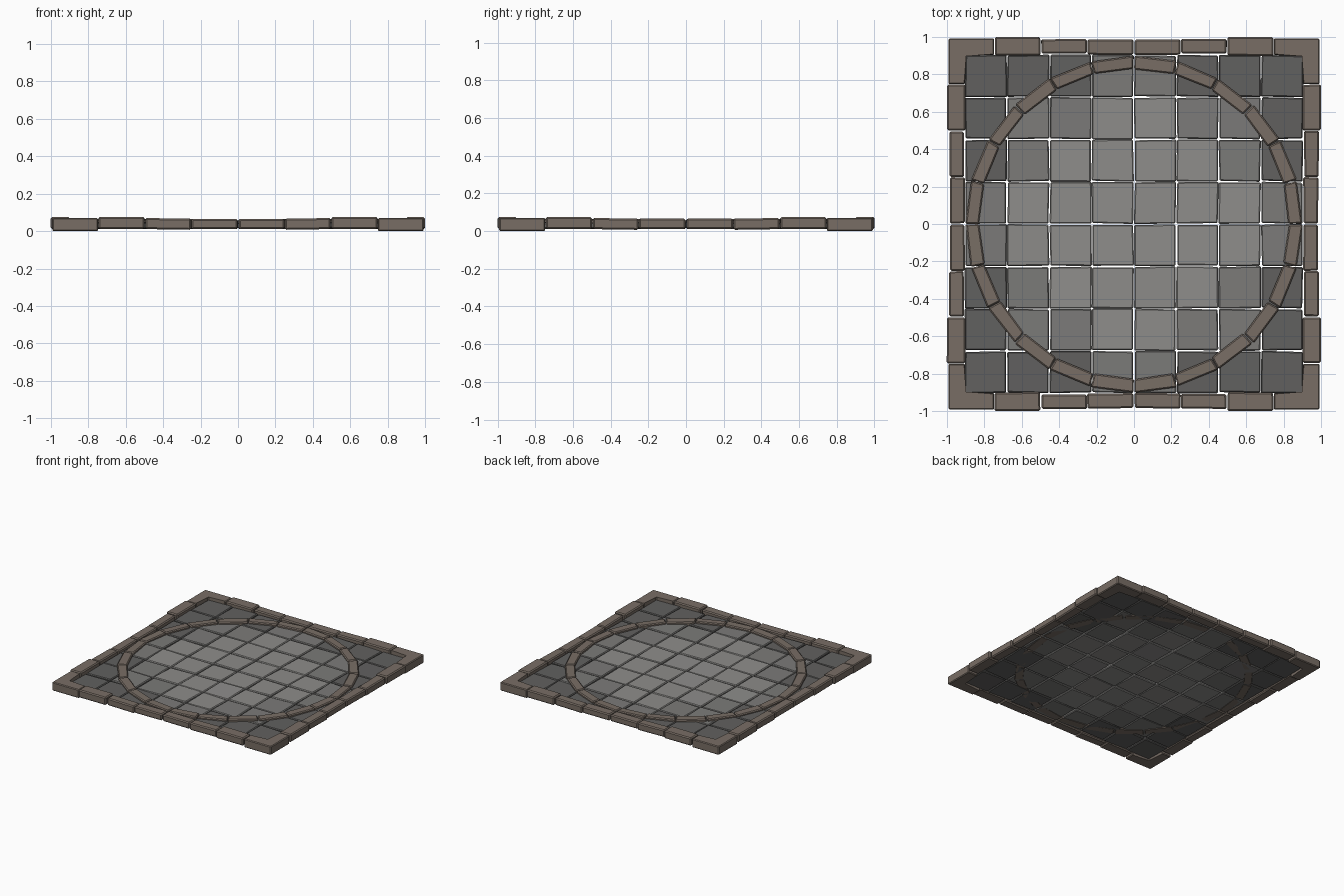
import bpy, bmesh, random
from math import sin, cos, pi, radians, hypot
from mathutils import Matrix, Vector

if "Cube" in bpy.data.objects:
    bpy.data.objects.remove(bpy.data.objects["Cube"])

random.seed(7)


def material(name, rgb):
    m = bpy.data.materials.new(name)
    m.diffuse_color = (*rgb, 1)
    m.use_nodes = True
    m.node_tree.nodes["Principled BSDF"].inputs["Base Color"].default_value = m.diffuse_color
    return m


STONE = material("brown_stone", (0.19, 0.155, 0.13))
TILES = [material("tile_centre", (0.27, 0.265, 0.255)),
         material("tile_middle", (0.20, 0.197, 0.19)),
         material("tile_corner", (0.12, 0.118, 0.115))]


def prism(name, outline, z0, z1, mat, bevel, jitter=(0, 0), rot=None):
    """Bevelled slab over a plan outline, with small hand-cut irregularities."""
    bm = bmesh.new()
    offs = [(random.uniform(-1, 1) * jitter[0], random.uniform(-1, 1) * jitter[0],
             random.uniform(-1, 1) * jitter[1]) for _ in outline]
    rings = []
    for z in (z0, z1):
        rings.append([bm.verts.new((x + o[0], y + o[1], z + o[2]))
                      for (x, y), o in zip(outline, offs)])
    lo, hi = rings
    n = len(outline)
    bm.faces.new(lo[::-1])
    bm.faces.new(hi)
    for i in range(n):
        j = (i + 1) % n
        bm.faces.new((lo[i], lo[j], hi[j], hi[i]))
    bmesh.ops.bevel(bm, geom=bm.edges[:], offset=bevel, segments=1,
                    profile=0.5, affect='EDGES')
    if rot is not None:
        bmesh.ops.transform(bm, matrix=rot, verts=bm.verts[:])
    bmesh.ops.recalc_face_normals(bm, faces=bm.faces[:])
    me = bpy.data.meshes.new(name)
    bm.to_mesh(me)
    bm.free()
    me.materials.append(mat)
    ob = bpy.data.objects.new(name, me)
    bpy.context.collection.objects.link(ob)
    return ob


def rect(x0, x1, y0, y1):
    return [(x0, y0), (x1, y0), (x1, y1), (x0, y1)]


# floor tiles: 8 x 8 slightly uneven slabs
N, P = 8, 0.2262
for i in range(N):
    for j in range(N):
        cx, cy = (i - 3.5) * P, (j - 3.5) * P
        h = P / 2 - 0.0025
        d = hypot(cx, cy)
        mat = TILES[0 if d < 0.65 else 1 if d < 0.83 else 2]
        prism(f"floor_tile_{i}_{j}", rect(cx - h, cx + h, cy - h, cy + h),
              0.014, 0.047, mat, 0.006, (0.0035, 0.004))

# inlaid ring: 24 straight stones, joints every 15 degrees
for k in range(24):
    a0, a1 = k * pi / 12 + 0.003, (k + 1) * pi / 12 - 0.003
    ri, ro = 0.828, 0.9
    outline = [(r * cos(a), r * sin(a)) for r, a in ((ri, a0), (ro, a0), (ro, a1), (ri, a1))]
    prism(f"ring_stone_{k}", outline, 0.013, 0.064, STONE, 0.007, (0.003, 0.002))

# border stones along one side: start, end, inner, outer, bottom, top, tilt
SIDE = [(0.003, 0.25, 0.905, 0.985, 0.012, 0.066, 0.0),
        (0.252, 0.495, 0.91, 0.988, 0.009, 0.068, 0.9),
        (0.5, 0.745, 0.9, 1.0, 0.011, 0.075, 0.0)]
for s in range(4):
    turn = Matrix.Rotation(s * pi / 2, 4, 'Z')
    for sign in (-1, 1):
        for n, (a, b, yi, yo, z0, z1, tilt) in enumerate(SIDE):
            x0, x1 = sorted((sign * a, sign * b))
            c = Vector(((x0 + x1) / 2, -(yi + yo) / 2, (z0 + z1) / 2))
            rock = (Matrix.Translation(c) @ Matrix.Rotation(radians(sign * -tilt), 4, 'Y')
                    @ Matrix.Translation(-c))
            prism(f"border_stone_{s}_{sign}_{n}", rect(x0, x1, -yo, -yi), z0, z1,
                  STONE, 0.008, (0.002, 0), turn @ rock)
    # L-shaped corner stone
    o, i, e = 0.992, 0.903, 0.748
    prism(f"corner_stone_{s}", [(-o, -o), (-e, -o), (-e, -i), (-i, -i), (-i, -e), (-o, -e)],
          0.0, 0.07, STONE, 0.006, (0, 0), turn)
